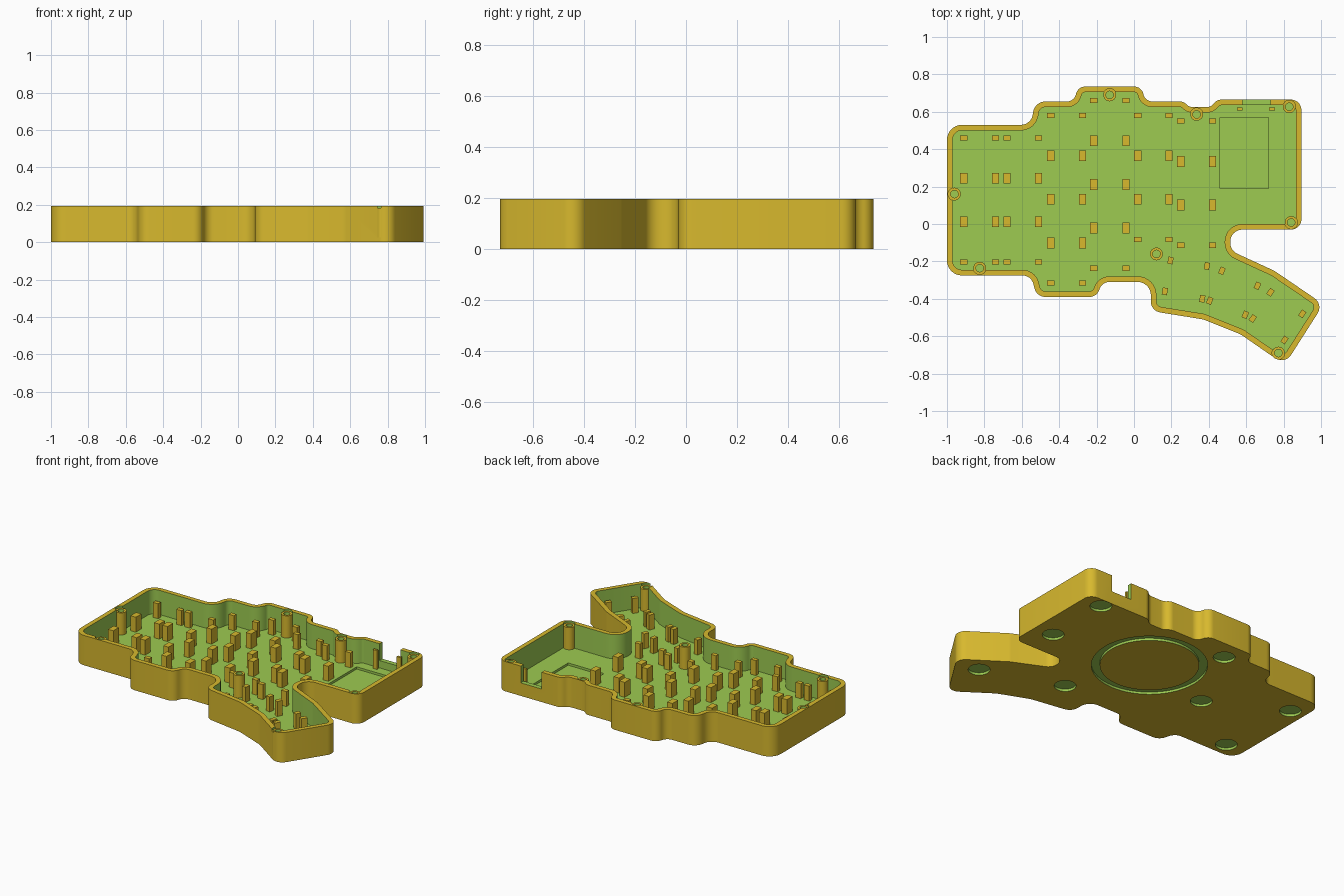
import bpy, bmesh, math
from mathutils import Vector

if "Cube" in bpy.data.objects:
    bpy.data.objects.remove(bpy.data.objects["Cube"])

FLOOR, TOP, WALL = 0.037, 0.195, 0.03


def material(name, rgb):
    m = bpy.data.materials.new(name)
    m.diffuse_color = (*rgb, 1)
    m.use_nodes = True
    m.node_tree.nodes["Principled BSDF"].inputs["Base Color"].default_value = m.diffuse_color
    return m


MATS = [material("golden yellow", (0.686, 0.485, 0.027)),
        material("leaf green", (0.337, 0.597, 0.083))]
YELLOW, GREEN = 0, 1


def finish(name, bm, smooth=True):
    bmesh.ops.recalc_face_normals(bm, faces=bm.faces)
    mesh = bpy.data.meshes.new(name)
    bm.to_mesh(mesh)
    bm.free()
    for m in MATS:
        mesh.materials.append(m)
    ob = bpy.data.objects.new(name, mesh)
    bpy.context.collection.objects.link(ob)
    if smooth:
        shade(ob)
    return ob


def shade(ob):
    bpy.ops.object.select_all(action='DESELECT')
    ob.select_set(True)
    bpy.context.view_layer.objects.active = ob
    bpy.ops.object.shade_smooth_by_angle(angle=math.radians(30))


def ring(bm, pts, z):
    return [bm.verts.new((p[0], p[1], z)) for p in pts]


def bridge(bm, a, b, mat):
    for i in range(len(a)):
        j = (i + 1) % len(a)
        bm.faces.new((a[i], a[j], b[j], b[i])).material_index = mat


def cap(bm, loop, mat):
    bm.faces.new(loop).material_index = mat


def prism(bm, pts, z0, z1, mat):
    a, b = ring(bm, pts, z0), ring(bm, pts, z1)
    bridge(bm, a, b, mat)
    cap(bm, a, mat)
    cap(bm, b, mat)


def shell(bm, outer, inner, z0, floor, top):
    """Open cup: yellow outside and rim, green inside."""
    a, b = ring(bm, outer, z0), ring(bm, outer, top)
    c, d = ring(bm, inner, top), ring(bm, inner, floor)
    cap(bm, a, YELLOW)
    bridge(bm, a, b, YELLOW)
    bridge(bm, b, c, YELLOW)
    bridge(bm, c, d, GREEN)
    cap(bm, d, GREEN)


def circle(x, y, r, n=32):
    return [(x + r * math.cos(2 * math.pi * i / n), y + r * math.sin(2 * math.pi * i / n))
            for i in range(n)]


def rect(x, y, w, h, deg=0):
    c, s = math.cos(math.radians(deg)), math.sin(math.radians(deg))
    return [(x + u * w / 2 * c - v * h / 2 * s, y + u * w / 2 * s + v * h / 2 * c)
            for u, v in ((-1, -1), (1, -1), (1, 1), (-1, 1))]


def rounded(corners, inset=0, seg=8):
    """Counter-clockwise outline with filleted corners, moved inward by inset."""
    out, n = [], len(corners)
    for i in range(n):
        p0, p, p1 = (Vector(corners[k % n][:2]) for k in (i - 1, i, i + 1))
        e0, e1 = (p - p0).normalized(), (p1 - p).normalized()
        n0, n1 = Vector((-e0.y, e0.x)), Vector((-e1.y, e1.x))
        mitre = (n0 + n1) / (1 + n0.dot(n1))
        side = 1 if e0.x * e1.y - e0.y * e1.x > 0 else -1
        r = max(corners[i][2] - side * inset, 0.005)
        centre = p + mitre * (inset + side * r)
        a0 = math.atan2(-side * n0.y, -side * n0.x)
        turn = side * math.acos(max(-1, min(1, e0.dot(e1))))
        for k in range(seg + 1):
            a = a0 + turn * k / seg
            out.append((centre.x + r * math.cos(a), centre.y + r * math.sin(a)))
    return out


# Case outline: x, y, corner radius
OUTLINE = [
    (-1, .53, .08), (-1, -.275, .08), (-.55, -.275, .06), (-.52, -.39, .06),
    (-.20, -.39, .055), (-.17, -.31, .055), (.09, -.31, .07), (.09, -.465, .06),
    (.37, -.51, .1), (.57, -.59, .1), (.806, -.753, .06), (1.013, -.429, .06),
    (.75, -.25, .1), (.515, -.142, .064), (.515, -.03, .064), (.895, -.03, .055),
    (.895, .665, .055), (.445, .665, .05), (.41, .625, .05), (.295, .625, .048),
    (.265, .655, .048), (.06, .655, .05), (.04, .735, .05), (-.30, .735, .05),
    (-.32, .655, .05), (-.53, .655, .065), (-.55, .53, .065)]
STANDOFFS = [(-.13, .69), (.335, .586), (.83, .627), (.84, .008),
             (.12, -.16), (-.96, .16), (-.825, -.236), (.772, -.69)]
FEET = [(.76, .60), (.76, .16), (.83, -.44), (.315, -.26),
        (-.19, .605), (-.42, .12), (-.90, .37), (-.865, -.18)]

# Case tray
bm = bmesh.new()
shell(bm, rounded(OUTLINE), rounded(OUTLINE, WALL), 0, FLOOR, TOP)
case = finish("case_tray", bm, smooth=False)

# Cutters: foot pockets, round groove, controller recess, port notch, standoff seats
bm = bmesh.new()
for x, y in FEET:
    prism(bm, circle(x, y, .065), -.05, .016, GREEN)
loops = [ring(bm, circle(.09, .25, r, 64), z)
         for r, z in ((.345, -.05), (.345, .015), (.295, .015), (.295, -.05))]
for i in range(4):
    bridge(bm, loops[i], loops[(i + 1) % 4], GREEN)
prism(bm, rect(.59, .38, .26, .38), .022, .1, GREEN)
prism(bm, rect(.655, .66, .15, .10), .085, .3, GREEN)
for x, y in STANDOFFS:
    prism(bm, circle(x, y, .034), FLOOR - .002, .3, GREEN)
cutter = finish("case_cutter", bm, smooth=False)
cutter.hide_render = True

mod = case.modifiers.new("cuts", 'BOOLEAN')
mod.operation, mod.solver, mod.object = 'DIFFERENCE', 'EXACT', cutter
bpy.context.view_layer.objects.active = case
bpy.ops.object.modifier_apply(modifier=mod.name)
bpy.data.objects.remove(cutter)
shade(case)

# Hollow screw standoffs
bm = bmesh.new()
for x, y in STANDOFFS:
    shell(bm, circle(x, y, .034), circle(x, y, .02), .025, .045, .182)
finish("screw_standoffs", bm)

# Support posts in straight key columns: x positions, top y, count
bm = bmesh.new()
for xs, top, count in (((-.91, -.74, -.68, -.51), .46, 4), ((-.445, -.275), .58, 5),
                       ((-.215, -.043), .66, 5), ((.02, .187), .58, 4),
                       ((.25, .42), .55, 4)):
    for i in range(count):
        end = i in (0, count - 1)
        y = top - .233 * i + (.018 if 0 < i < count - 1 else .036 if i else 0)
        for x in xs:
            prism(bm, rect(x, y, .038, .028 if end else .058), .03, .135, YELLOW)
finish("key_posts", bm, smooth=False)

# Angled posts under the thumb keys
bm = bmesh.new()
for deg, spots in ((-10, ((.195, -.195), (.165, -.36), (.39, -.225), (.365, -.40))),
                   (-23, ((.47, -.25), (.405, -.41), (.66, -.33), (.595, -.485))),
                   (-34, ((.73, -.365), (.635, -.505), (.90, -.48), (.805, -.62)))):
    for x, y in spots:
        prism(bm, rect(x, y, .028, .038, deg), .03, .135, YELLOW)
finish("thumb_posts", bm, smooth=False)

# Thin posts beside the port
bm = bmesh.new()
for x in (.565, .738):
    prism(bm, rect(x, .615, .03, .015), .03, .16, YELLOW)
finish("port_posts", bm, smooth=False)
